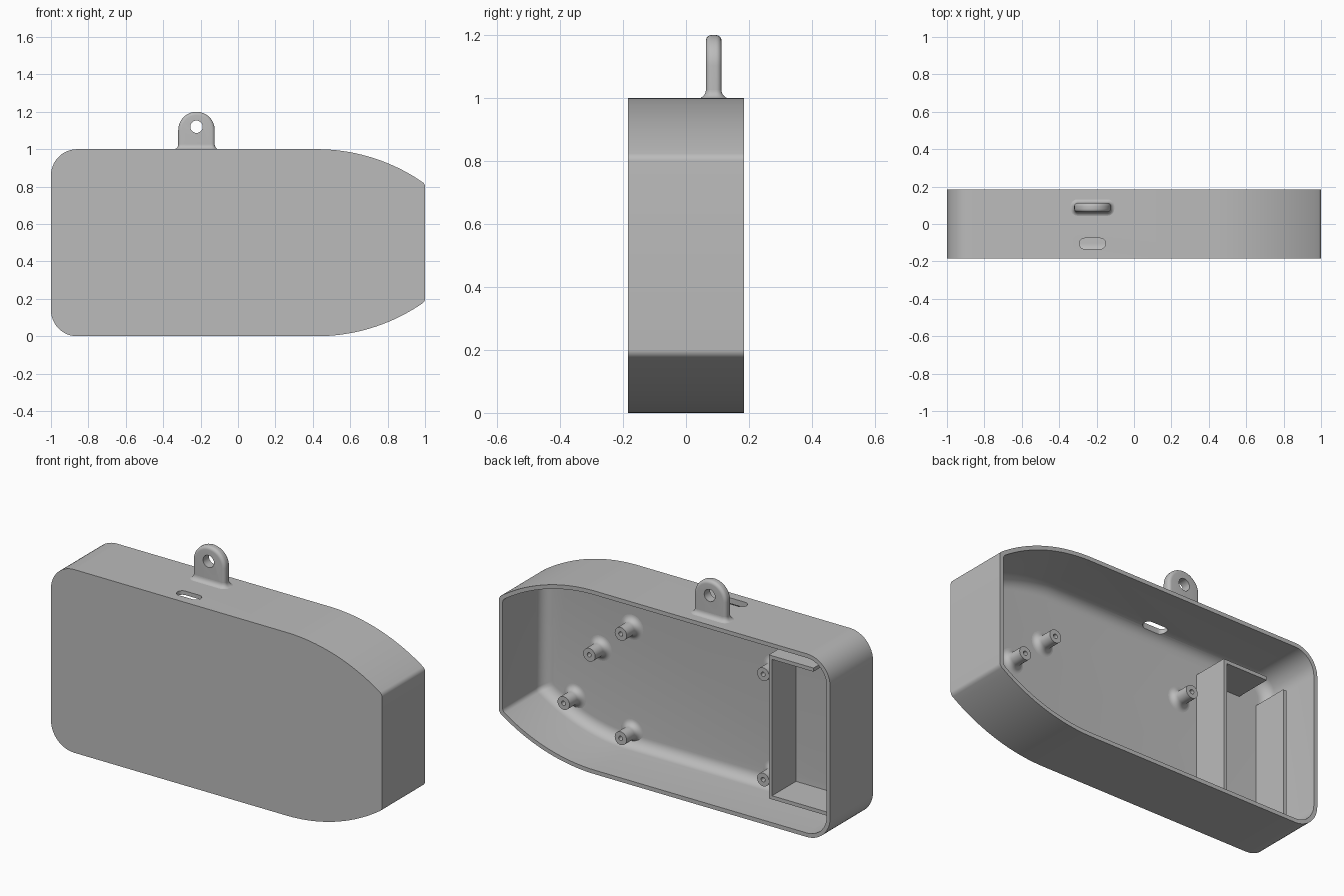
import bpy, bmesh
from math import sin, cos, pi, asin

if "Cube" in bpy.data.objects:
    bpy.data.objects.remove(bpy.data.objects["Cube"], do_unlink=True)

grey = bpy.data.materials.new("plain grey")
grey.use_nodes = True
grey.diffuse_color = (0.5, 0.5, 0.5, 1)
grey.node_tree.nodes["Principled BSDF"].inputs["Base Color"].default_value = (0.5, 0.5, 0.5, 1)

FRONT, BACK = -0.185, 0.185
WALL = 0.022
FLOOR = FRONT + WALL


def arc(cx, cz, r, a0, a1, n):
    """Points on an arc; angles run clockwise from straight up."""
    steps = [a0 + (a1 - a0) * i / n for i in range(n + 1)]
    return [(cx + r * sin(a), cz + r * cos(a)) for a in steps]


def loft(name, rings, close=False):
    """Skin a row of equal-length rings, capping both ends or closing the loop."""
    bm = bmesh.new()
    rows = [[bm.verts.new(p) for p in ring] for ring in rings]
    pairs = list(zip(rows, rows[1:])) + ([(rows[-1], rows[0])] if close else [])
    for a, b in pairs:
        for i in range(len(a)):
            j = (i + 1) % len(a)
            bm.faces.new((a[i], a[j], b[j], b[i]))
    if not close:
        bm.faces.new(rows[0])
        bm.faces.new(rows[-1])
    bmesh.ops.recalc_face_normals(bm, faces=bm.faces)
    mesh = bpy.data.meshes.new(name)
    bm.to_mesh(mesh)
    bm.free()
    mesh.materials.append(grey)
    obj = bpy.data.objects.new(name, mesh)
    bpy.context.collection.objects.link(obj)
    return obj


def at_y(points, y):
    return [(x, y, z) for x, z in points]


def activate(obj):
    bpy.ops.object.select_all(action="DESELECT")
    obj.select_set(True)
    bpy.context.view_layer.objects.active = obj


def smooth(obj):
    activate(obj)
    bpy.ops.object.shade_smooth_by_angle(angle=pi / 6)


def cut(obj, cutter):
    cutter.hide_render = True
    mod = obj.modifiers.new("cut", "BOOLEAN")
    mod.operation = "DIFFERENCE"
    mod.solver = "EXACT"
    mod.object = cutter
    activate(obj)
    bpy.ops.object.modifier_apply(modifier=mod.name)
    bpy.data.objects.remove(cutter, do_unlink=True)


def box(name, x0, x1, y0, y1, z0, z1):
    section = [(x0, z0), (x1, z0), (x1, z1), (x0, z1)]
    return loft(name, [at_y(section, y0), at_y(section, y1)])


def case_outline(d):
    """Case outline inset by d: round corners at one end, bowed taper at the other."""
    corner, bow, bow_x, tip = 0.14, 1.0, 0.42, 0.03
    end = asin((1 - d - tip - bow_x) / (bow - d - tip))
    tip_z = 1 - bow + (bow - d - tip) * cos(end)
    top = arc(corner - 1, 1 - corner, corner - d, -pi / 2, 0, 12)
    top += arc(bow_x, 1 - bow, bow - d, 0, end, 20)
    top += arc(1 - d - tip, tip_z, tip, end, pi / 2, 6)[1:]
    return top + [(x, 1 - z) for x, z in reversed(top)]


def stadium(cx, cy, hx, hy, r, n=8):
    """Rounded rectangle in plan."""
    pts = []
    for k, (sx, sy) in enumerate([(1, 1), (1, -1), (-1, -1), (-1, 1)]):
        pts += arc(cx + sx * (hx - r), cy + sy * (hy - r), r, k * pi / 2, (k + 1) * pi / 2, n)
    return pts


# Open-backed case with a filleted floor
FILLET = 0.06
rings = [(0, FRONT), (0, BACK), (WALL, BACK)]
for i in range(9):
    a = i / 8 * pi / 2
    rings.append((WALL + FILLET * (1 - cos(a)), FLOOR + FILLET * (1 - sin(a))))
case = loft("case", [at_y(case_outline(d), y) for d, y in rings])

# Slot through the top wall
slot = stadium(-0.222, -0.105, 0.07, 0.029, 0.0285)
cut(case, loft("slot_cutter", [[(x, y, z) for x, y in slot] for z in (0.9, 1.1)]))
smooth(case)

# Screw posts with flared feet and blind holes
TIP, POST_R, HOLE_R, FLARE = -0.065, 0.036, 0.012, 0.032
profile = [(POST_R + FLARE, FLOOR - 0.008)]
for i in range(9):
    a = i / 8 * pi / 2
    profile.append((POST_R + FLARE * (1 - sin(a)), FLOOR + FLARE * (1 - cos(a))))
profile += [(POST_R, TIP), (HOLE_R, TIP), (HOLE_R, TIP - 0.08)]
posts = [(0.44, 0.665), (0.44, 0.095), (-0.42, 0.675), (-0.42, 0.1), (0.63, 0.5), (0.785, 0.195)]
for n, (x, z) in enumerate(posts, 1):
    smooth(loft(f"screw_post_{n}", [at_y(arc(x, z, r, 0, 2 * pi, 32)[:-1], y) for r, y in profile]))

# Compartment walls at the round-cornered end
LIP, LOW, HIGH, T = 0.043, 0.068, 0.852, 0.02
IN, OUT, BASE = -0.53, -0.925, FLOOR - 0.008
box("compartment_inner_wall", IN - T, IN, BASE, LIP, LOW, HIGH)
box("compartment_bottom_wall", OUT + T, IN - T, BASE, LIP, LOW, LOW + T)
box("compartment_top_wall", -0.8, IN - T, BASE, LIP, HIGH - T, HIGH)
box("compartment_outer_wall", OUT, OUT + T, BASE, LIP, LOW, 0.82)

# Hanging lug with softened edges and a through hole
LX, LY, HALF, DEPTH, SOFT = -0.222, 0.088, 0.0975, 0.025, 0.018


def lug_outline(d):
    r = HALF - d
    return [(LX - r, 0.985)] + arc(LX, 1.2 - HALF, r, -pi / 2, pi / 2, 24) + [(LX + r, 0.985)]


rings = []
for side in (-1, 1):
    bend = [(SOFT * (1 - sin(i / 6 * pi / 2)), DEPTH - SOFT * (1 - cos(i / 6 * pi / 2))) for i in range(7)]
    for d, y in (bend[::-1] if side == 1 else bend):
        rings.append((d, LY + side * y))
# Order the sections from front to back
rings.sort(key=lambda s: s[1])
lug = loft("hanging_lug", [at_y(lug_outline(d), y) for d, y in rings])
hole = arc(LX, 1.12, 0.033, 0, 2 * pi, 32)[:-1]
cut(lug, loft("hole_cutter", [at_y(hole, y) for y in (0, 0.2)]))
smooth(lug)

# Flared foot where the lug meets the case
FOOT = 0.026
rings = []
for i in range(9):
    a = i / 8 * pi / 2
    o = FOOT * (1 - sin(a))
    ring = stadium(LX, LY, HALF + o, DEPTH + o, 0.018 + o)
    rings.append([(x, y, 0.999 + FOOT * (1 - cos(a))) for x, y in ring])
smooth(loft("lug_foot", rings))
